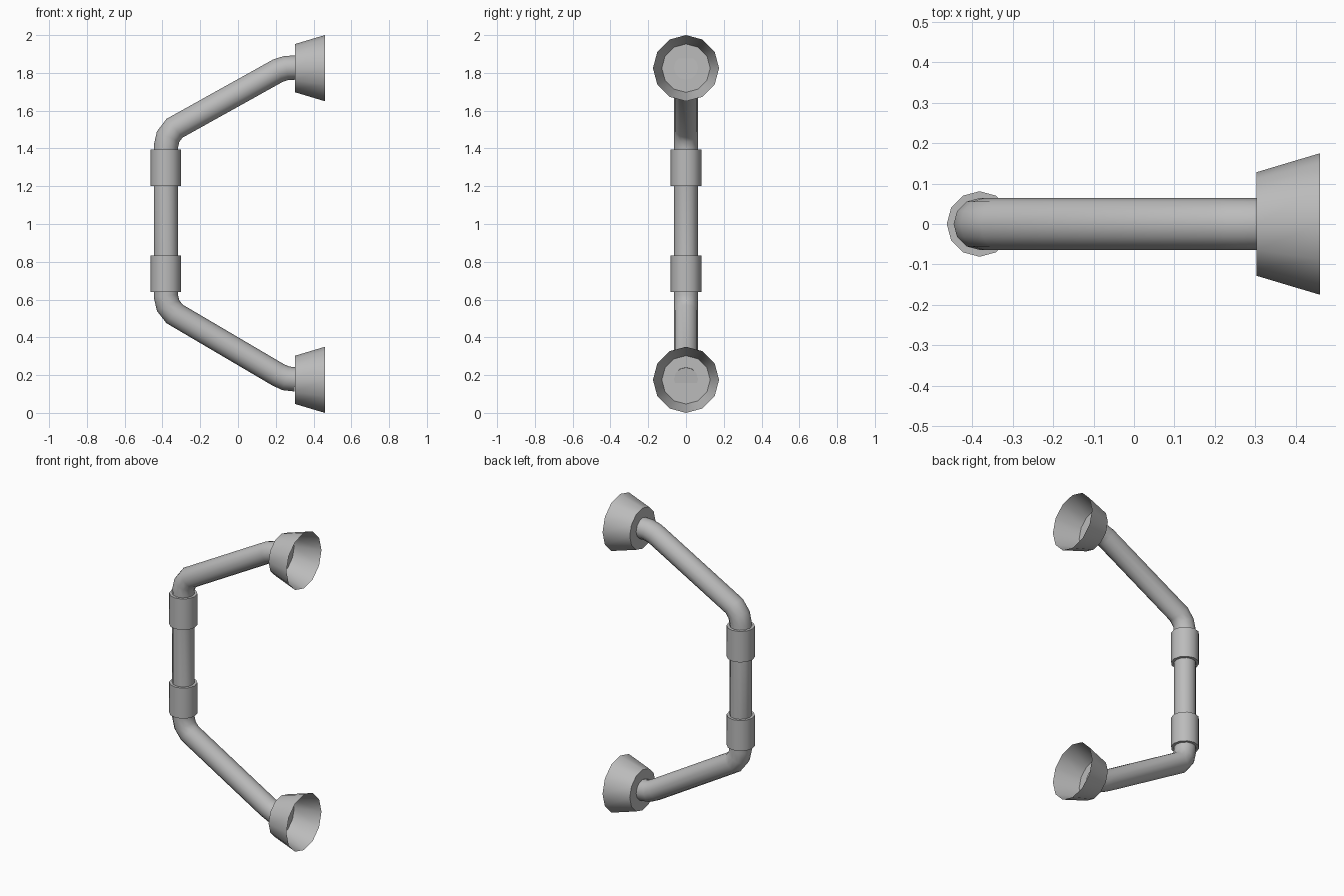
import bpy
import bmesh
import math
from mathutils import Vector

cube = bpy.data.objects.get("Cube")
if cube:
    bpy.data.objects.remove(cube, do_unlink=True)

GREY = (0.5, 0.5, 0.5, 1.0)
metal = bpy.data.materials.new("grey metal")
metal.use_nodes = True
metal.diffuse_color = GREY
metal.node_tree.nodes["Principled BSDF"].inputs["Base Color"].default_value = GREY

SIDES = 12
BAR_X = -0.382


def sweep(name, stations, cap_start=True, cap_end=True):
    """Loft rings along (x, z, radius) stations in the plane y = 0."""
    points = [Vector((x, 0, z)) for x, z, _ in stations]
    side = Vector((0, 1, 0))
    bm = bmesh.new()
    rings = []
    for i, (p, (_, _, radius)) in enumerate(zip(points, stations)):
        before = (p - points[i - 1]).normalized() if i else None
        after = (points[i + 1] - p).normalized() if i + 1 < len(points) else None
        before, after = before or after, after or before
        tangent = (before + after).normalized()
        # widen the ring across each mitred corner
        across = side.cross(tangent) / tangent.dot(after)
        ring = []
        for k in range(SIDES):
            a = math.tau * k / SIDES
            ring.append(bm.verts.new(p + radius * (math.cos(a) * side + math.sin(a) * across)))
        rings.append(ring)
    for r0, r1 in zip(rings, rings[1:]):
        for k in range(SIDES):
            n = (k + 1) % SIDES
            bm.faces.new((r0[k], r1[k], r1[n], r0[n]))
    if cap_start:
        bm.faces.new(rings[0])
    if cap_end:
        bm.faces.new(rings[-1][::-1])
    bmesh.ops.recalc_face_normals(bm, faces=bm.faces)
    mesh = bpy.data.meshes.new(name)
    bm.to_mesh(mesh)
    bm.free()
    mesh.materials.append(metal)
    obj = bpy.data.objects.new(name, mesh)
    bpy.context.collection.objects.link(obj)
    bpy.ops.object.select_all(action="DESELECT")
    obj.select_set(True)
    bpy.context.view_layer.objects.active = obj
    bpy.ops.object.shade_smooth_by_angle(angle=math.radians(40))
    return obj


# Bent pipe: lower arm, upright grip, upper arm
lower_arm = [(0.305, 0.177), (0.252, 0.183), (0.208, 0.204),
             (-0.336, 0.524), (-0.37, 0.568), (BAR_X, 0.62)]
upper_arm = [(BAR_X, 1.41), (-0.37, 1.462), (-0.336, 1.507),
             (0.212, 1.812), (0.256, 1.826), (0.305, 1.828)]
sweep("handle_pipe", [(x, z, 0.064) for x, z in lower_arm + upper_arm])

# Collars on the upright
for name, bottom, top in (("lower_collar", 0.641, 0.833), ("upper_collar", 1.2, 1.395)):
    sweep(name, [(BAR_X, bottom, 0.081), (BAR_X, top, 0.081)])

# Flared wall cups, open at the wide end
for name, z in (("lower_cup", 0.175), ("upper_cup", 1.825)):
    sweep(name, [(0.303, z, 0.128), (0.46, z, 0.175)], cap_end=False)
